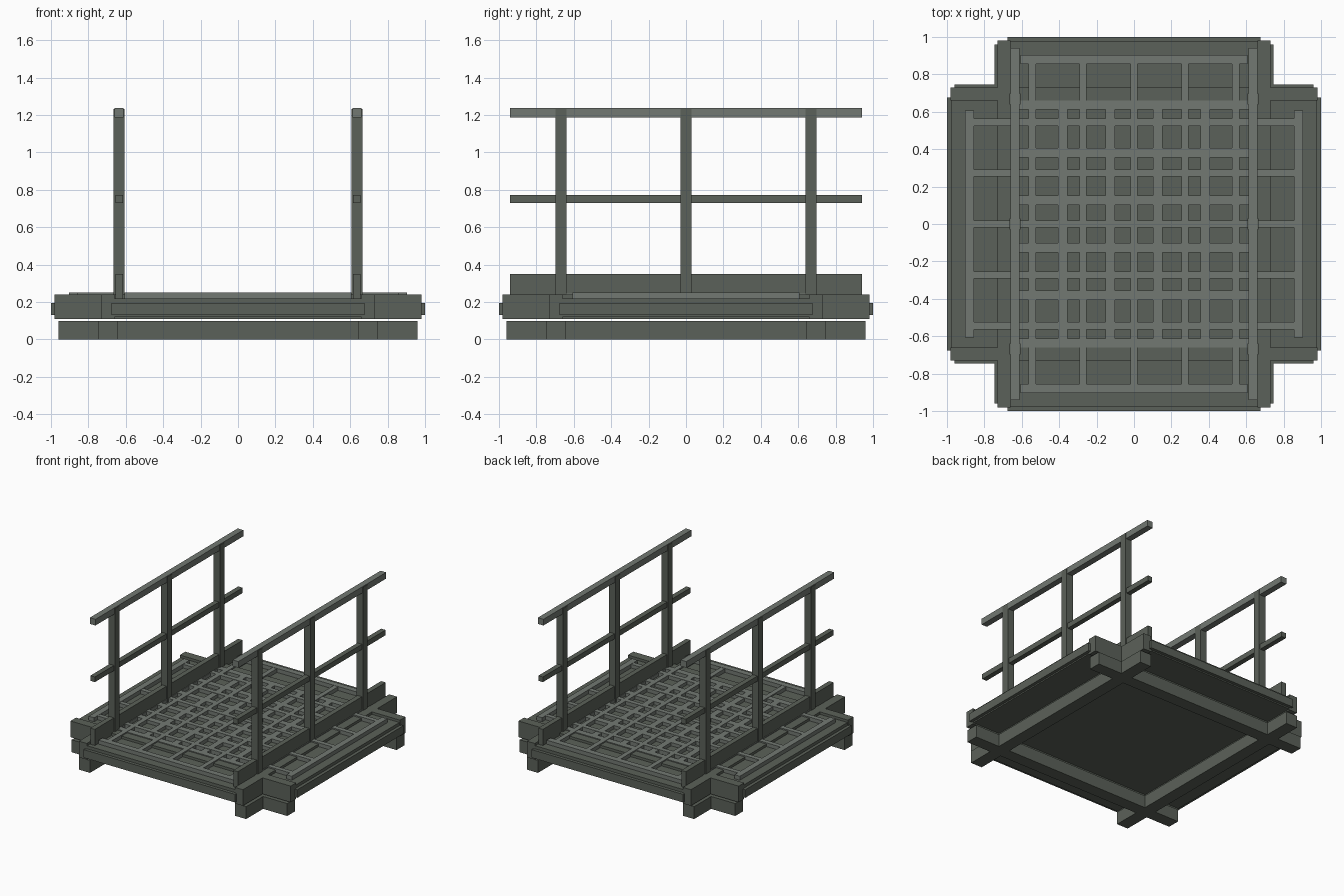
import bpy, bmesh
from mathutils import Matrix, Vector

if "Cube" in bpy.data.objects:
    bpy.data.objects.remove(bpy.data.objects["Cube"])


def material(name, rgb):
    m = bpy.data.materials.new(name)
    m.diffuse_color = (*rgb, 1)
    m.use_nodes = True
    m.node_tree.nodes["Principled BSDF"].inputs["Base Color"].default_value = m.diffuse_color
    return m


DARK = material("dark_steel", (0.105, 0.12, 0.10))
LIGHT = material("worn_steel", (0.17, 0.19, 0.17))


def boxes(name, items, mat=DARK):
    """One object from (x0, x1, y0, y1, z0, z1) boxes."""
    bm = bmesh.new()
    for x0, x1, y0, y1, z0, z1 in items:
        c = Vector(((x0 + x1) / 2, (y0 + y1) / 2, (z0 + z1) / 2))
        bmesh.ops.create_cube(bm, size=1, matrix=Matrix.Translation(c)
                              @ Matrix.Diagonal((x1 - x0, y1 - y0, z1 - z0, 1)))
    me = bpy.data.meshes.new(name)
    bm.to_mesh(me)
    bm.free()
    me.materials.append(mat)
    ob = bpy.data.objects.new(name, me)
    bpy.context.collection.objects.link(ob)
    return ob


def along_y(x, width, half, z0, z1):
    return (x - width / 2, x + width / 2, -half, half, z0, z1)


def along_x(y, width, half, z0, z1):
    return (-half, half, y - width / 2, y + width / 2, z0, z1)


# Crossed base beams and the upper frame, separated by a thin gap
for name, pos, width, half, z0, z1 in (("base_beam", 0.695, 0.1, 0.96, 0, 0.10),
                                       ("frame_beam", 0.695, 0.07, 0.98, 0.11, 0.24)):
    for s in (-1, 1):
        boxes(name + "_y", [along_y(s * pos, width, half, z0, z1)])
        boxes(name + "_x", [along_x(s * pos, width, half, z0, z1)])

# Deck plates: centre plus four side aprons
boxes("deck_centre", [(-0.66, 0.66, -0.66, 0.66, 0.12, 0.22)])
for s in (-1, 1):
    a, b = sorted((s * 0.73, s * 0.975))
    boxes("apron_x", [(a, b, -0.66, 0.66, 0.12, 0.22)])
    boxes("apron_y", [(-0.66, 0.66, a, b, 0.12, 0.22)])
    # Raised edge strip on each side
    a, b = sorted((s * 0.97, s * 1.0))
    boxes("edge_strip_x", [(a, b, -0.675, 0.675, 0.13, 0.195)])
    boxes("edge_strip_y", [(-0.675, 0.675, a, b, 0.13, 0.195)])

# Wide grating reaching the outer border bars
steps = [i * 0.272 for i in range(-2, 3)]
boxes("grating_wide_bars",
      [along_y(p, 0.038, 0.87, 0.21, 0.25) for p in steps]
      + [along_x(p, 0.038, 0.87, 0.21, 0.25) for p in steps], LIGHT)
boxes("grating_border",
      [along_y(s * 0.88, 0.048, 0.607, 0.21, 0.252) for s in (-1, 1)]
      + [along_x(s * 0.88, 0.048, 0.607, 0.21, 0.252) for s in (-1, 1)], LIGHT)

# Fine grating in the central square
steps = [(i - 2.5) * 0.2545 for i in range(6)]
boxes("grating_centre_bars",
      [along_y(p, 0.05, 0.66, 0.21, 0.247) for p in steps]
      + [along_x(p, 0.05, 0.66, 0.21, 0.247) for p in steps], LIGHT)

# Handrails on both sides
for s, side in ((-1, "left"), (1, "right")):
    x = s * 0.636
    boxes(side + "_toe_board", [along_y(x, 0.04, 0.94, 0.22, 0.35)])
    boxes(side + "_mid_rail", [along_y(x, 0.04, 0.94, 0.73, 0.772)])
    boxes(side + "_top_rail", [along_y(x, 0.05, 0.94, 1.187, 1.237)], LIGHT)
    for y in (-0.668, 0, 0.668):
        boxes(side + "_post", [(x - 0.029, x + 0.029, y - 0.029, y + 0.029, 0.22, 1.232)])
